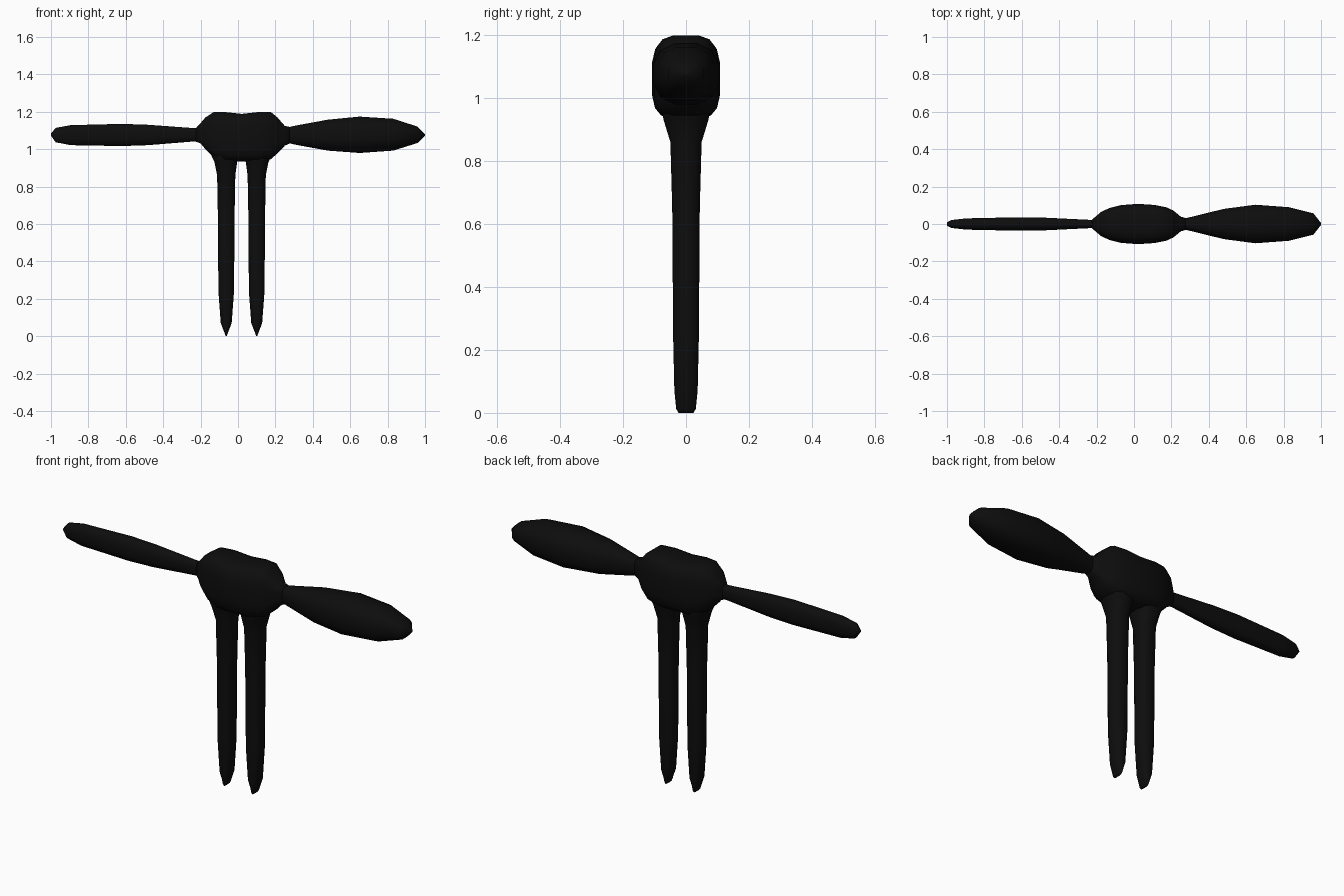
import bpy, bmesh, math
from mathutils import Vector

black = bpy.data.materials.new("black")
black.diffuse_color = (0.004, 0.004, 0.004, 1)


def ring(a, b, sides, power):
    """Rounded-box cross-section with half sizes a and b."""
    pts = []
    for i in range(sides):
        t = 2 * math.pi * (i + 0.5) / sides
        c, s = math.cos(t), math.sin(t)
        pts.append((math.copysign(a * abs(c) ** (2 / power), c),
                    math.copysign(b * abs(s) ** (2 / power), s)))
    return pts


def loft(name, sections, place, sides, power):
    """Skin a row of sections (position, offset, half a, half b)."""
    bm = bmesh.new()
    rows = []
    for pos, off, a, b in sections:
        rows.append([bm.verts.new(Vector(place(pos, off, u, v)))
                     for u, v in ring(a, b, sides, power)])
    for r0, r1 in zip(rows, rows[1:]):
        for i in range(sides):
            j = (i + 1) % sides
            bm.faces.new((r0[i], r0[j], r1[j], r1[i]))
    bm.faces.new(rows[0])
    bm.faces.new(rows[-1])
    bmesh.ops.recalc_face_normals(bm, faces=bm.faces)
    for f in bm.faces:
        f.smooth = True
    me = bpy.data.meshes.new(name)
    bm.to_mesh(me)
    bm.free()
    me.materials.append(black)
    ob = bpy.data.objects.new(name, me)
    bpy.context.collection.objects.link(ob)
    return ob


def along_x(pos, off, u, v):
    return (pos, u, off + v)


def along_z(pos, off, u, v):
    return (off + u, v, pos)


def span(x, top, bottom, half_y):
    return (x, (top + bottom) / 2, half_y, (top - bottom) / 2)


# Boxy central body
loft("body", [span(*s) for s in [
    (-0.225, 1.113, 1.040, 0.023), (-0.200, 1.140, 1.030, 0.045),
    (-0.175, 1.170, 1.000, 0.066), (-0.130, 1.200, 0.955, 0.087),
    (-0.070, 1.200, 0.932, 0.102), (0.020, 1.190, 0.932, 0.109),
    (0.110, 1.200, 0.932, 0.103), (0.175, 1.200, 0.945, 0.090),
    (0.210, 1.172, 0.975, 0.073), (0.250, 1.125, 1.018, 0.040),
    (0.275, 1.120, 1.030, 0.032)]], along_x, 16, 3.6)

# Slim left arm
loft("left_arm", [span(*s) for s in [
    (-1.000, 1.084, 1.072, 0.010), (-0.975, 1.115, 1.036, 0.022),
    (-0.895, 1.130, 1.020, 0.031), (-0.620, 1.137, 1.015, 0.037),
    (-0.480, 1.132, 1.020, 0.035), (-0.240, 1.114, 1.040, 0.023),
    (-0.170, 1.114, 1.040, 0.023)]], along_x, 12, 2.5)

# Swollen right arm
loft("right_arm", [span(*s) for s in [
    (0.220, 1.118, 1.032, 0.032), (0.275, 1.120, 1.030, 0.032),
    (0.310, 1.128, 1.022, 0.040), (0.480, 1.160, 0.990, 0.083),
    (0.650, 1.177, 0.977, 0.106), (0.830, 1.165, 0.990, 0.092),
    (0.960, 1.122, 1.032, 0.058), (1.000, 1.081, 1.073, 0.005)]],
    along_x, 12, 2.5)

# Legs, flared into the body and ending in a narrow wedge
profile = [(0.000, 0.003, 0.024), (0.012, 0.007, 0.032),
           (0.070, 0.030, 0.038), (0.240, 0.043, 0.042),
           (0.650, 0.046, 0.045), (0.860, 0.050, 0.051),
           (0.930, 0.062, 0.073), (0.965, 0.075, 0.080),
           (1.020, 0.075, 0.080)]
for name, x, side in (("left_leg", -0.063, -1), ("right_leg", 0.100, 1)):
    loft(name, [(z, x + side * max(0, hx - 0.055) * 0.3, hx, hy)
                for z, hx, hy in profile], along_z, 12, 2.5)
